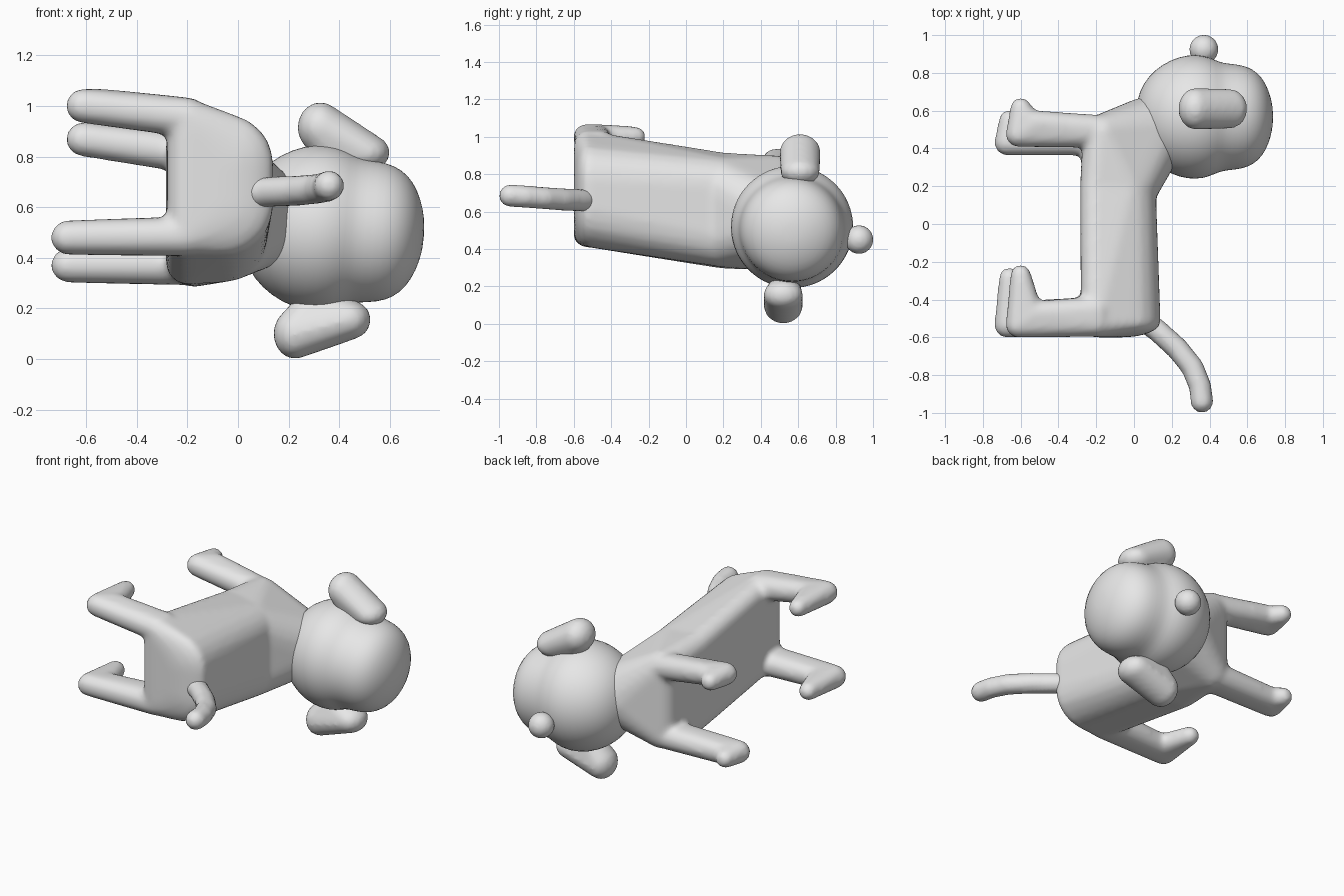
import bpy, bmesh, math
from mathutils import Matrix

if "Cube" in bpy.data.objects:
    bpy.data.objects.remove(bpy.data.objects["Cube"])

fur = bpy.data.materials.new("grey")
fur.diffuse_color = (0.8, 0.8, 0.8, 1)
fur.use_nodes = True
fur.node_tree.nodes["Principled BSDF"].inputs["Base Color"].default_value = fur.diffuse_color


def ball_points(ball):
    """Surface points of an ellipsoid given as (x, y, z, r) or (x, y, z, rx, ry, rz)."""
    r = ball[3:] if len(ball) == 6 else (ball[3],) * 3
    bm = bmesh.new()
    bmesh.ops.create_icosphere(bm, subdivisions=3, radius=1,
                               matrix=Matrix.Translation(ball[:3]) @ Matrix.Diagonal((*r, 1)))
    points = [v.co.copy() for v in bm.verts]
    bm.free()
    return points


def add_hull(me, balls):
    """Append the convex skin around the balls to the mesh."""
    bm = bmesh.new()
    for ball in balls:
        for p in ball_points(ball):
            bm.verts.new(p)
    bmesh.ops.convex_hull(bm, input=list(bm.verts))
    loose = [v for v in bm.verts if not v.link_faces]
    bmesh.ops.delete(bm, geom=loose, context="VERTS")
    bmesh.ops.recalc_face_normals(bm, faces=list(bm.faces))
    bm.from_mesh(me)
    bm.to_mesh(me)
    bm.free()


def part(name, groups, voxel=0.016, smooth=4):
    """Fuse several hulls into one soft surface."""
    me = bpy.data.meshes.new(name)
    for group in groups:
        add_hull(me, group)
    me.materials.append(fur)
    ob = bpy.data.objects.new(name, me)
    bpy.context.collection.objects.link(ob)
    mod = ob.modifiers.new("fuse", "REMESH")
    mod.mode, mod.voxel_size, mod.use_smooth_shade = "VOXEL", voxel, True
    mod = ob.modifiers.new("soften", "SMOOTH")
    mod.factor, mod.iterations = 0.5, smooth
    return ob


# Body lying on its side: rump, ribs, shoulders and neck
rump = [(-0.06, -0.52, 0.77, 0.2, 0.08, 0.2), (-0.06, -0.52, 0.61, 0.2, 0.08, 0.2),
        (-0.2, -0.52, 0.95, 0.08), (-0.2, -0.52, 0.49, 0.08)]
ribs = [(-0.05, 0.18, 0.73, 0.165), (-0.05, 0.18, 0.47, 0.165),
        (-0.2, 0.2, 0.83, 0.085), (-0.2, 0.2, 0.38, 0.085)]
shoulders = [(-0.17, 0.48, 0.8, 0.1), (-0.17, 0.48, 0.385, 0.1)]
neck = [(0.08, 0.475, 0.56, 0.2)]
groups = [rump + ribs, ribs + shoulders + neck]


# Legs with a forward pointing foot: f = foot, h = hip, toe = y of the toe tip
def leg(fx, fy, fz, hx, hy0, hy1, hz, toe):
    r = 0.068
    return [[(fx, fy, fz, r), (fx + 0.08, fy + 0.06, fz, r),
             (hx, hy0, hz, r + 0.01), (hx, hy1, hz, r + 0.01)],
            [(fx, fy, fz, r), (fx + 0.07, fy + 0.04, fz, r), (fx + 0.012, toe, fz, 0.055)]]


groups += leg(-0.612, -0.535, 1.0, -0.2, -0.52, -0.46, 0.955, -0.27)
groups += leg(-0.672, -0.535, 0.48, -0.2, -0.52, -0.46, 0.485, -0.285)
groups += leg(-0.612, 0.475, 0.868, -0.18, 0.48, 0.5, 0.81, 0.615)
groups += leg(-0.672, 0.43, 0.37, -0.18, 0.44, 0.49, 0.37, 0.55)
part("body_and_legs", groups, smooth=8)

# Curved tail
path = [(0.02, -0.49, 0.655), (0.12, -0.56, 0.66), (0.23, -0.66, 0.665), (0.31, -0.76, 0.672),
        (0.35, -0.86, 0.68), (0.36, -0.94, 0.685)]
tail = [(*p, 0.06) for p in path]
part("tail", [tail[i:i + 2] for i in range(len(tail) - 1)])

# Ears on both sides of the head
part("upper_ear", [[(0.325, 0.61, 0.915, 0.09, 0.11, 0.1), (0.505, 0.61, 0.815, 0.095, 0.105, 0.075),
                    (0.4, 0.6, 0.8, 0.08)]], smooth=3)
part("lower_ear", [[(0.225, 0.52, 0.1, 0.085, 0.105, 0.1), (0.435, 0.52, 0.155, 0.09, 0.105, 0.08),
                    (0.3, 0.53, 0.2, 0.08)]], smooth=3)

# Nose
part("nose", [[(0.37, 0.925, 0.45, 0.077)]], voxel=0.012, smooth=1)

# Head: turned profile with a waist below the domed crown
profile = [(0, 0), (0.03, 0.14), (0.08, 0.22), (0.15, 0.28), (0.24, 0.322), (0.33, 0.333),
           (0.4, 0.318), (0.45, 0.292), (0.5, 0.283), (0.57, 0.277), (0.63, 0.255),
           (0.68, 0.21), (0.715, 0.14), (0.733, 0.07), (0.737, 0)]
bm = bmesh.new()
vs = [bm.verts.new((t, r, 0)) for t, r in profile]
es = [bm.edges.new(p) for p in zip(vs, vs[1:])]
bmesh.ops.spin(bm, geom=vs + es, cent=(0, 0, 0), axis=(1, 0, 0), angle=math.tau, steps=32)
bmesh.ops.remove_doubles(bm, verts=list(bm.verts), dist=0.0005)
bmesh.ops.recalc_face_normals(bm, faces=list(bm.faces))
for f in bm.faces:
    f.smooth = True
bm.transform(Matrix.Translation((0, 0.567, 0.54)) @ Matrix.Rotation(0.07, 4, "Y"))
me = bpy.data.meshes.new("head")
bm.to_mesh(me)
bm.free()
me.materials.append(fur)
head = bpy.data.objects.new("head", me)
bpy.context.collection.objects.link(head)
head.modifiers.new("round", "SUBSURF").levels = 1
